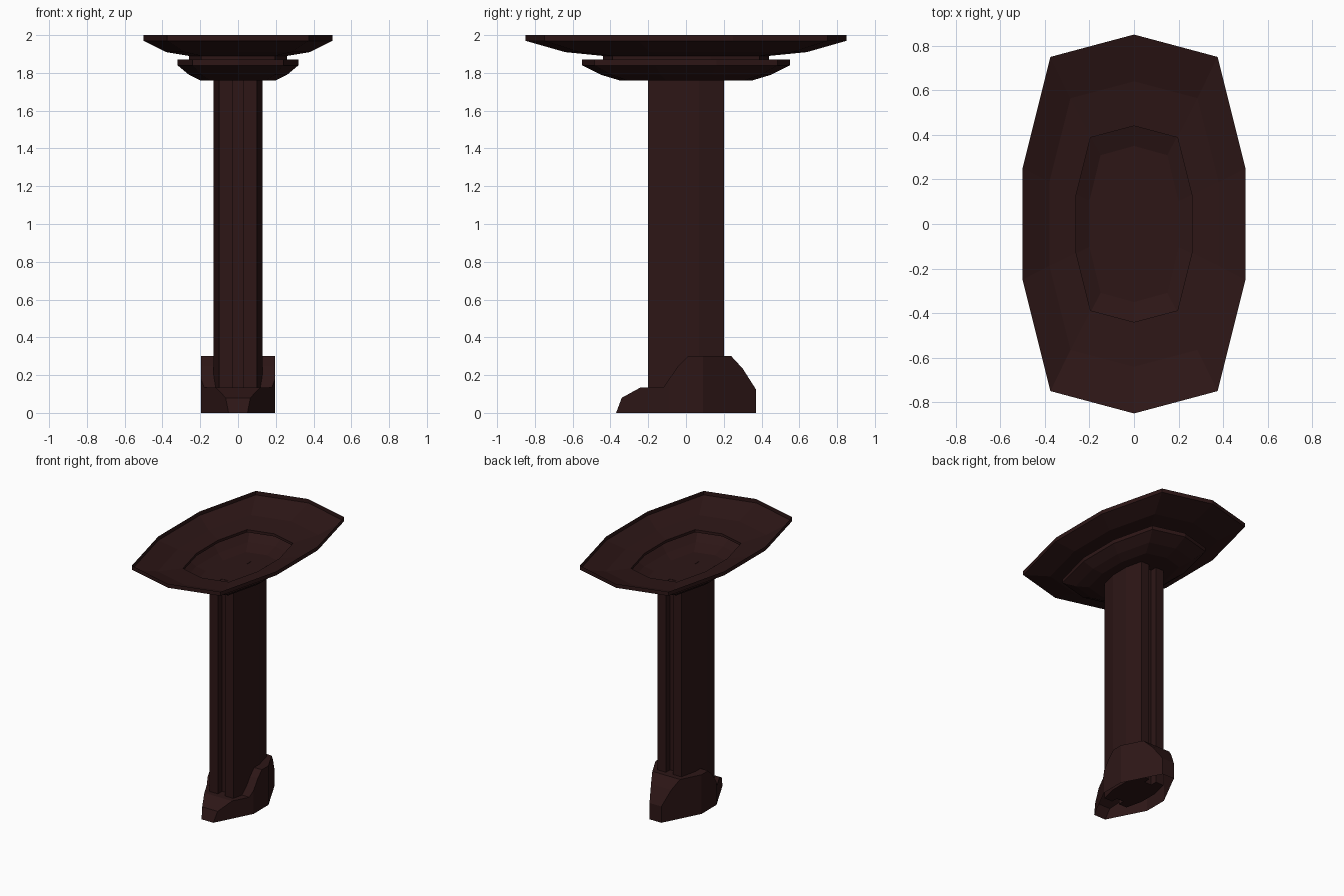
import bpy, bmesh

if "Cube" in bpy.data.objects:
    bpy.data.objects.remove(bpy.data.objects["Cube"])

mat = bpy.data.materials.new("dark_maroon")
mat.diffuse_color = (0.026, 0.008, 0.008, 1)
mat.use_nodes = True
mat.node_tree.nodes["Principled BSDF"].inputs["Base Color"].default_value = mat.diffuse_color


def make_object(name, bm):
    bmesh.ops.recalc_face_normals(bm, faces=bm.faces[:])
    me = bpy.data.meshes.new(name)
    bm.to_mesh(me)
    bm.free()
    me.materials.append(mat)
    ob = bpy.data.objects.new(name, me)
    bpy.context.collection.objects.link(ob)
    return ob


def loft(name, rings, cap_start=True, cap_end=True):
    """Join equal-length rings of 3D points with quads."""
    bm = bmesh.new()
    loops = [[bm.verts.new(p) for p in r] for r in rings]
    n = len(loops[0])
    for a, b in zip(loops, loops[1:]):
        for i in range(n):
            j = (i + 1) % n
            bm.faces.new((a[i], a[j], b[j], b[i]))
    if cap_start:
        bm.faces.new(loops[0])
    if cap_end:
        bm.faces.new(loops[-1])
    return make_object(name, bm)


def mirrored(quarter):
    """Complete a closed outline from its +x points, front to back."""
    return quarter + [(-x, y) for x, y in reversed(quarter) if x > 0]


def decagon(rx, ry, z):
    half = [(0, -1), (.75, -.882), (1, -.294), (1, .294), (.75, .882), (0, 1)]
    return [(x * rx, y * ry, z) for x, y in mirrored(half)]


# Open two-tier dish: one thin stepped shell
tiers = [(.5, .85, 2), (.5, .85, 1.97), (.38, .64, 1.91), (.26, .44, 1.89),
         (.26, .44, 1.87), (.32, .55, 1.87), (.32, .55, 1.84),
         (.26, .45, 1.79), (.2, .35, 1.76), (.17, .29, 1.76)]
loft("basin", [decagon(*t) for t in tiers], cap_start=False)

# Column with a groove down the front and the back
section = mirrored([(.03, -.15), (.03, -.2), (.1, -.2), (.13, -.07),
                    (.13, .07), (.1, .2), (.03, .2), (.03, .15)])
loft("column", [[(x, y, z) for x, y in section] for z in (.04, 1.762)])

# Foot: tapered plan cut to the stepped side profile, hollow underneath
plan = mirrored([(.05, -.37), (.195, -.09), (.195, .09), (.05, .37)])
foot = loft("foot", [[(x, y, z) for x, y in plan] for z in (0, .5)])
profile = [(-.45, -.1), (-.37, 0), (-.34, .08), (-.24, .135), (-.12, .135),
           (-.04, .25), (.01, .3), (.24, .3), (.30, .235), (.37, .125),
           (.37, 0), (.45, -.1)]
profile[0], profile[-1] = (-.37, -.1), (.371, -.1)
cutter = loft("foot_cutter", [[(x, y, z) for y, z in profile] for x in (-.4, .4)])
cutter.hide_render = True
mod = foot.modifiers.new("profile_cut", 'BOOLEAN')
mod.operation, mod.solver, mod.object = 'INTERSECT', 'EXACT', cutter
bpy.context.view_layer.update()
cut = bpy.data.meshes.new_from_object(
    foot.evaluated_get(bpy.context.evaluated_depsgraph_get()))
foot.modifiers.clear()
foot.data = cut
bpy.data.objects.remove(cutter)
bm = bmesh.new()
bm.from_mesh(cut)
bottom = [f for f in bm.faces if all(v.co.z < .001 for v in f.verts)]
bmesh.ops.delete(bm, geom=bottom, context='FACES')
bm.to_mesh(cut)
bm.free()
